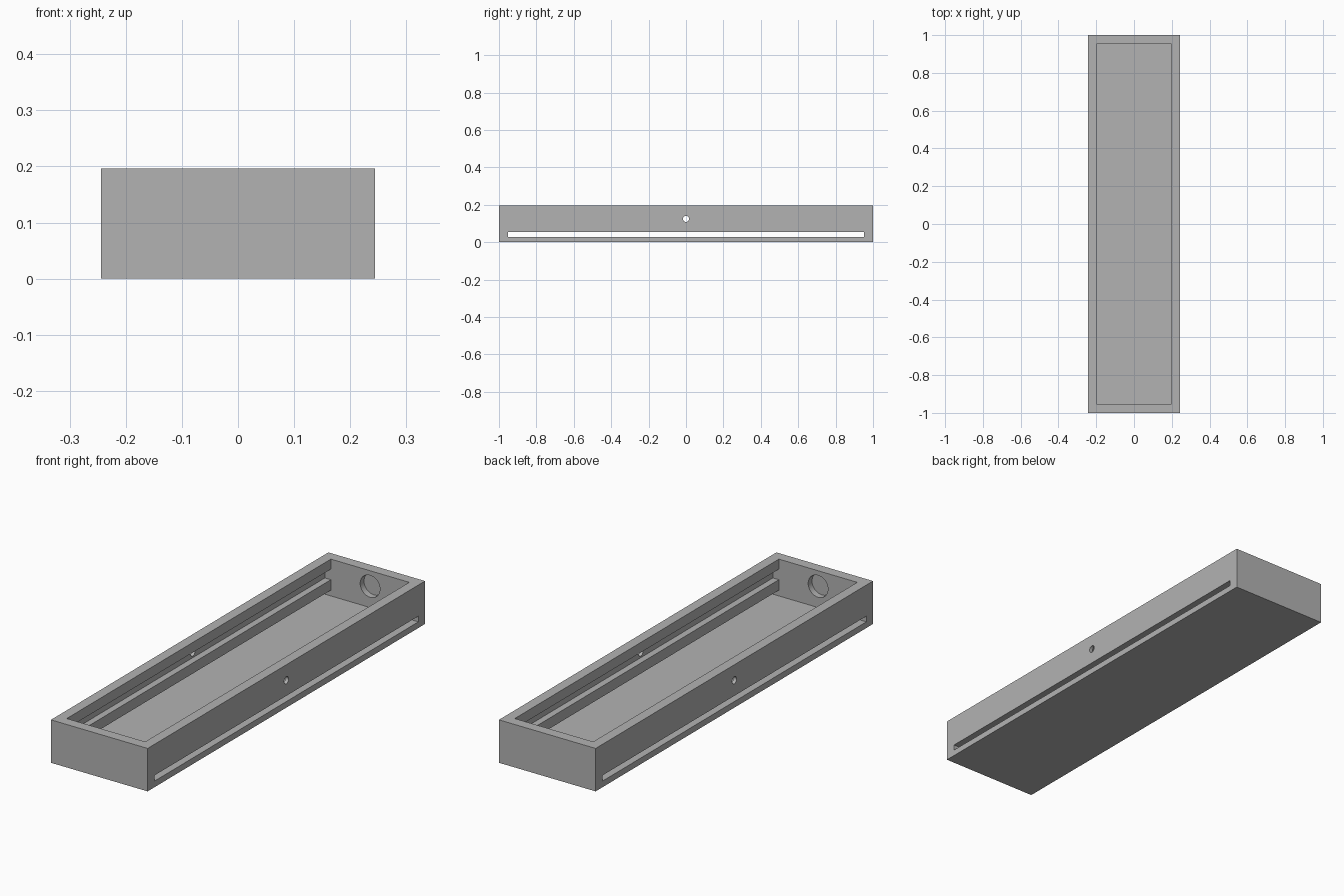
import bpy
import bmesh
from math import pi
from mathutils import Matrix

if "Cube" in bpy.data.objects:
    bpy.data.objects.remove(bpy.data.objects["Cube"], do_unlink=True)

HALF_W, HALF_L, HEIGHT = 0.244, 1.0, 0.196
IN_W, IN_L, FLOOR = 0.198, 0.952, 0.028
SLOT_TOP, GROOVE_LOW, GROOVE_HIGH, GROOVE_W = 0.054, 0.102, 0.15, 0.228
HOLE_Z = 0.125

grey = bpy.data.materials.new("plain_grey")
grey.use_nodes = True
grey.diffuse_color = (0.45, 0.45, 0.45, 1)
grey.node_tree.nodes["Principled BSDF"].inputs["Base Color"].default_value = grey.diffuse_color


def add_object(name, bm):
    bmesh.ops.recalc_face_normals(bm, faces=bm.faces)
    mesh = bpy.data.meshes.new(name)
    bm.to_mesh(mesh)
    bm.free()
    mesh.materials.append(grey)
    obj = bpy.data.objects.new(name, mesh)
    bpy.context.collection.objects.link(obj)
    return obj


def extruded(name, profile, half_length):
    """Extrude an x-z profile along y, centred on the origin."""
    bm = bmesh.new()
    face = bm.faces.new([bm.verts.new((x, -half_length, z)) for x, z in profile])
    new = bmesh.ops.extrude_face_region(bm, geom=[face])["geom"]
    verts = [v for v in new if isinstance(v, bmesh.types.BMVert)]
    bmesh.ops.translate(bm, verts=verts, vec=(0, 2 * half_length, 0))
    return add_object(name, bm)


def cylinder(name, radius, depth, center, axis):
    bm = bmesh.new()
    turn = Matrix.Rotation(pi / 2, 4, axis)
    bmesh.ops.create_cone(bm, cap_ends=True, segments=48, radius1=radius, radius2=radius,
                          depth=depth, matrix=Matrix.Translation(center) @ turn)
    return add_object(name, bm)


# Solid outer block
tray = extruded("tray", [(-HALF_W, 0), (HALF_W, 0), (HALF_W, HEIGHT), (-HALF_W, HEIGHT)], HALF_L)

# Cavity section: open slot at floor level, rail, then groove under the rim
side = [(0.3, FLOOR), (0.3, SLOT_TOP), (IN_W, SLOT_TOP), (IN_W, GROOVE_LOW),
        (GROOVE_W, GROOVE_LOW), (GROOVE_W, GROOVE_HIGH), (IN_W, GROOVE_HIGH), (IN_W, 0.3)]
cutters = [extruded("cavity_cutter", side + [(-x, z) for x, z in reversed(side)], IN_L)]

# Small hole through both long walls, round recess inside each end wall
cutters.append(cylinder("side_hole_cutter", 0.016, 0.6, (0, 0, HOLE_Z), 'Y'))
for s, label in ((-1, "front"), (1, "back")):
    cutters.append(cylinder(label + "_recess_cutter", 0.05, 0.056,
                            (0, s * IN_L, HOLE_Z), 'X'))

bpy.context.view_layer.objects.active = tray
for cutter in cutters:
    cutter.hide_render = True
    mod = tray.modifiers.new(cutter.name, 'BOOLEAN')
    mod.operation = 'DIFFERENCE'
    mod.solver = 'EXACT'
    mod.object = cutter
    bpy.ops.object.modifier_apply(modifier=mod.name)
    bpy.data.objects.remove(cutter, do_unlink=True)

# Smooth the round holes, keep edges sharp
for obj in bpy.context.selected_objects:
    obj.select_set(False)
tray.select_set(True)
bpy.ops.object.shade_smooth_by_angle(angle=pi / 6)
